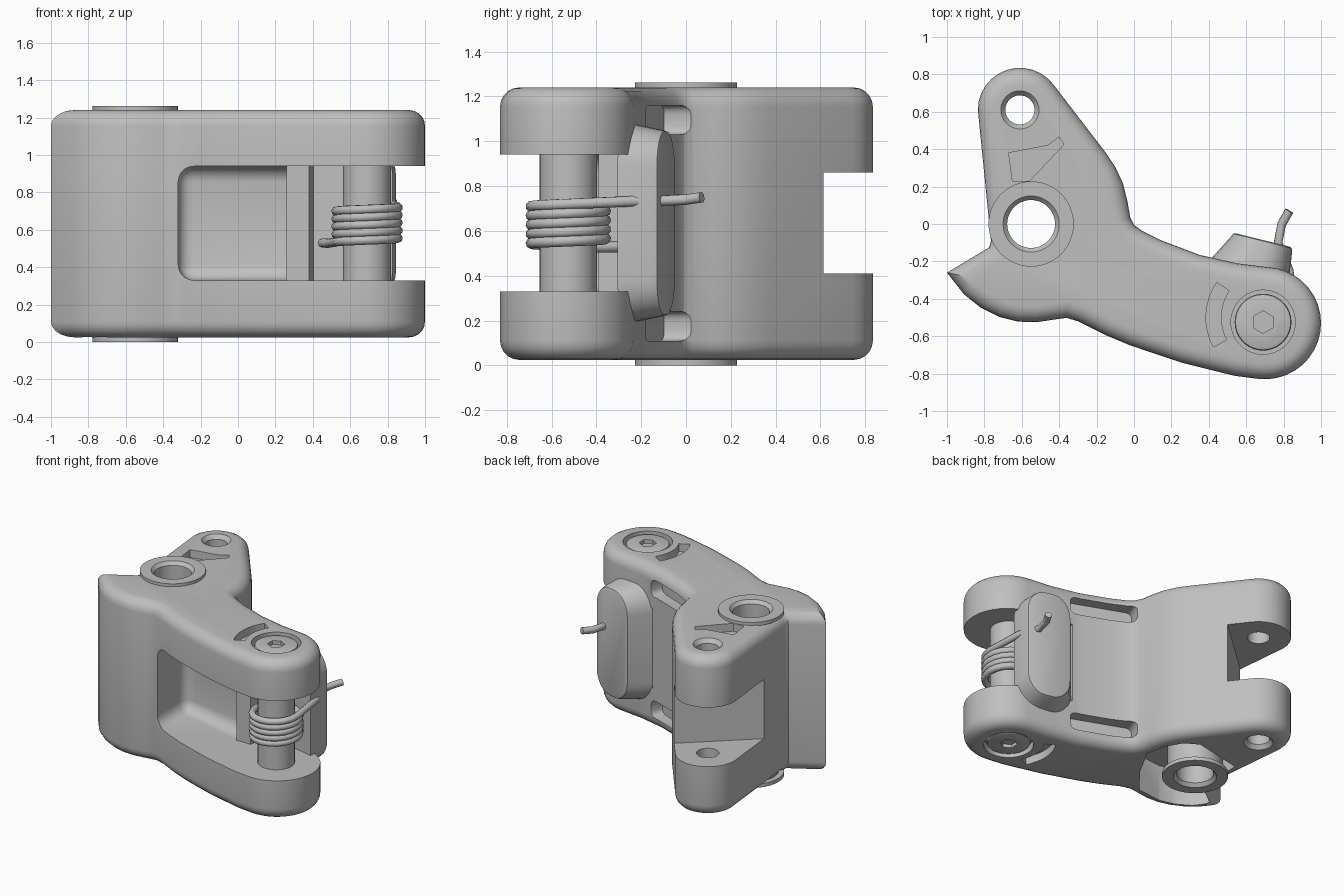
import bpy, bmesh
from math import sin, cos, pi, radians
from mathutils import Matrix, Vector

if "Cube" in bpy.data.objects:
    bpy.data.objects.remove(bpy.data.objects["Cube"])

GREY = (0.52, 0.52, 0.52, 1)
metal = bpy.data.materials.new("satin grey metal")
metal.use_nodes = True
metal.diffuse_color = GREY
metal.node_tree.nodes["Principled BSDF"].inputs["Base Color"].default_value = GREY

MID = 0.635                     # mid height of the bracket
LOW, HIGH = 0.025, 1.24         # lower and upper faces of the bracket
PIN = (0.69, -0.525)            # clamp pin axis
BUSH = (-0.55, 0.0)             # bushing axis
EYE = (-0.61, 0.61)             # small hole axis


def finish(name, bm, smooth=True):
    bmesh.ops.recalc_face_normals(bm, faces=bm.faces)
    mesh = bpy.data.meshes.new(name)
    bm.to_mesh(mesh)
    bm.free()
    ob = bpy.data.objects.new(name, mesh)
    bpy.context.collection.objects.link(ob)
    mesh.materials.append(metal)
    if smooth:
        shade(ob)
    return ob


def shade(ob):
    bpy.ops.object.select_all(action='DESELECT')
    ob.select_set(True)
    bpy.context.view_layer.objects.active = ob
    bpy.ops.object.shade_smooth_by_angle(angle=radians(32))


def arc(centre, r, a0, a1, n=12):
    angles = [radians(a0 + (a1 - a0) * i / n) for i in range(n + 1)]
    return [(centre[0] + r * cos(a), centre[1] + r * sin(a)) for a in angles]


def prism(points, z0, z1):
    bm = bmesh.new()
    base = bm.faces.new([bm.verts.new((x, y, z0)) for x, y in points])
    new = bmesh.ops.extrude_face_region(bm, geom=[base])["geom"]
    top = [v for v in new if isinstance(v, bmesh.types.BMVert)]
    bmesh.ops.translate(bm, verts=top, vec=(0, 0, z1 - z0))
    bmesh.ops.recalc_face_normals(bm, faces=bm.faces)
    return bm


def lathe(profile, centre, steps=40):
    """Spin a closed (radius, z) loop about a vertical axis."""
    bm = bmesh.new()
    rings = []
    for i in range(steps):
        a = 2 * pi * i / steps
        rings.append([bm.verts.new((centre[0] + r * cos(a), centre[1] + r * sin(a), z))
                      for r, z in profile])
    n = len(profile)
    for i in range(steps):
        a, b = rings[i], rings[(i + 1) % steps]
        for k in range(n):
            bm.faces.new((a[k], b[k], b[(k + 1) % n], a[(k + 1) % n]))
    return bm


def bevel(bm, test, offset, segments):
    edges = [e for e in bm.edges if test(e)]
    bmesh.ops.bevel(bm, geom=edges, offset=offset, segments=segments,
                    profile=0.5, affect='EDGES')


def cut(target, bm):
    cutter = finish("cutter", bm, False)
    mod = target.modifiers.new("cut", 'BOOLEAN')
    mod.operation, mod.solver, mod.object = 'DIFFERENCE', 'EXACT', cutter
    bpy.ops.object.select_all(action='DESELECT')
    bpy.context.view_layer.objects.active = target
    target.select_set(True)
    bpy.ops.object.modifier_apply(modifier=mod.name)
    bpy.data.objects.remove(cutter)


# Bracket body: one plan outline with rounded rims
outline = (arc(EYE, 0.225, 180, 36)
           + [(-0.15, 0.38), (-0.1, 0.305), (-0.06, 0.22), (-0.035, 0.12), (-0.02, 0.035),
              (0.0, -0.005), (0.04, -0.035), (0.14, -0.085), (0.35, -0.165), (0.55, -0.21)]
           + arc((0.7, -0.53), 0.3, 78, -97, 18)
           + [(0.54, -0.812), (0.4, -0.778), (0.25, -0.74), (0.1, -0.69), (-0.03, -0.645),
              (-0.15, -0.595), (-0.3, -0.52), (-0.36, -0.502), (-0.42, -0.51),
              (-0.52, -0.525), (-0.62, -0.522), (-0.72, -0.497), (-0.82, -0.447),
              (-0.91, -0.375), (-1.0, -0.26), (-0.775, -0.125), (-0.765, -0.09)])
bm = prism(outline, LOW, HIGH)
bevel(bm, lambda e: abs(e.verts[0].co.z - e.verts[1].co.z) < 0.01, 0.085, 5)
body = finish("bracket_body", bm, False)

# Front pocket with a rounded blind end
bm = prism([(-0.32, -1.0), (-0.32, -0.2), (0.45, -0.2), (0.45, -1.0)], 0.33, 0.94)
bevel(bm, lambda e: all(v.co.x < 0 for v in e.verts)
      or all(v.co.y > -0.5 for v in e.verts), 0.085, 5)
cut_angle = Matrix.Translation((0, -0.02, 0)) @ Matrix.Rotation(radians(-9), 4, 'Z')
for v in bm.verts:
    if v.co.y > -0.5:
        v.co.y = (cut_angle @ v.co).y
    v.co.x = min(v.co.x, 0.26)
cut(body, bm)

# Open fork around the pin, leaving an upright rib
cut(body, prism([(0.1, -1.1), (0.1, -0.39), (0.38, -0.39), (0.42, -0.05),
                 (1.2, -0.05), (1.2, -1.1)], 0.33, 0.94))

# Slanted notch between the two eye plates
cut(body, prism([(-1.0, 0.01), (-0.35, 0.595), (-0.1, 0.82), (-0.3, 1.1), (-1.0, 1.1)],
                0.41, 0.86))

# Underside cavity around the bushing
cut(body, prism([(-0.12, 0.0), (-0.15, 0.15), (-0.22, 0.27), (-0.32, 0.33), (-0.7, 0.25),
                 (-0.71, -0.12), (-0.89, -0.25), (-0.82, -0.35), (-0.72, -0.41),
                 (-0.6, -0.44), (-0.4, -0.42), (-0.24, -0.22)], -0.1, 0.3))

# Long recesses on the rear wall, mirrored about mid height
for side in (-1, 1):
    bm = bmesh.new()
    bmesh.ops.create_cube(bm, size=1, matrix=Matrix.Diagonal((0.48, 0.2, 0.13, 1)))
    bevel(bm, lambda e: abs(e.verts[0].co.y - e.verts[1].co.y) > 0.1, 0.04, 3)
    bmesh.ops.transform(bm, verts=bm.verts, matrix=Matrix.Translation(
        (0.2, -0.09, MID + side * 0.46)) @ Matrix.Rotation(radians(-21), 4, 'Z'))
    cut(body, bm)

# Round bores with flared mouths
cut(body, prism(arc(BUSH, 0.17, 0, 350, 35), -0.2, 1.5))
cut(body, prism(arc(EYE, 0.078, 0, 348, 29), -0.2, 1.5))
for z, out in ((LOW, -1), (HIGH, 1)):
    bm = lathe([(0.02, z - out * 0.03), (0.078, z - out * 0.03),
                (0.11, z + out * 0.01), (0.02, z + out * 0.01)], EYE)
    cut(body, bm)

# Bolt seats and curved grooves on both faces, small pocket on top
groove = arc((0.72, -0.5), 0.335, 146, 208, 8) + arc((0.72, -0.5), 0.255, 208, 146, 8)
for z in (LOW, HIGH):
    cut(body, prism(arc(PIN, 0.172, 0, 350, 35), z - 0.06, z + 0.06))
    cut(body, prism(groove, z - 0.06, z + 0.06))
cut(body, prism([(-0.67, 0.38), (-0.46, 0.42), (-0.4, 0.465), (-0.375, 0.425),
                 (-0.56, 0.23), (-0.65, 0.23)], 1.18, 1.4))
shade(body)

# Flanged bushing tube
finish("bushing", lathe([(0.128, 0.025), (0.15, 0.0), (0.228, 0.0), (0.228, 0.028),
                         (0.19, 0.028), (0.19, 1.235), (0.228, 1.235), (0.228, 1.262),
                         (0.15, 1.262), (0.128, 1.237)], BUSH, 48))

# Clamp pin and its two socket heads
finish("clamp_pin", prism(arc(PIN, 0.128, 0, 351, 39), 0.06, 1.2))
for name, z, out in (("upper_bolt_head", 1.185, 1), ("lower_bolt_head", 0.08, -1)):
    lo, hi = sorted((z - out * 0.02, z + out * 0.045))
    bm = prism(arc(PIN, 0.152, 0, 350, 35), lo, hi)
    bevel(bm, lambda e: all(abs(v.co.z - (z + out * 0.045)) < 0.001 for v in e.verts), 0.015, 2)
    head = finish(name, bm, False)
    lo, hi = sorted((z, z + out * 0.1))
    cut(head, prism(arc(PIN, 0.06, 30, 330, 5), lo, hi))
    shade(head)

# Rear thumb pad: rounded plate that narrows toward its back face
bm = bmesh.new()
bmesh.ops.create_cube(bm, size=1, matrix=Matrix.Diagonal((0.44, 0.18, 0.89, 1)))
bevel(bm, lambda e: abs(e.verts[0].co.y - e.verts[1].co.y) > 0.1, 0.18, 6)
for v in bm.verts:
    if v.co.y > 0:
        v.co.x = 0.2 + (v.co.x - 0.22) * 0.76
        v.co.z *= 0.93
bevel(bm, lambda e: all(v.co.y > 0.08 for v in e.verts), 0.02, 2)
bmesh.ops.transform(bm, verts=bm.verts, matrix=Matrix.Translation(
    (0.635, -0.165, MID)) @ Matrix.Rotation(radians(-14), 4, 'Z'))
finish("thumb_pad", bm)

# Torsion spring with two bent legs
per, steps, r = 20, 80, 0.166
coil = [(0.45, -0.3, 0.53), (0.48, -0.38, 0.528)]
for i in range(steps + per // 2 + 1):
    a = pi + 2 * pi * i / per
    coil.append((PIN[0] + r * cos(a), PIN[1] + r * sin(a),
                 0.535 + 0.185 * i / (steps + per // 2)))
coil += [(0.83, -0.25, 0.732), (0.77, -0.1, 0.735), (0.79, 0.0, 0.74), (0.83, 0.07, 0.75)]
curve = bpy.data.curves.new("torsion_spring", 'CURVE')
curve.dimensions = '3D'
curve.bevel_depth = 0.025
curve.bevel_resolution = 2
curve.use_fill_caps = True
spline = curve.splines.new('POLY')
spline.points.add(len(coil) - 1)
for p, co in zip(spline.points, coil):
    p.co = (*co, 1)
curve.materials.append(metal)
spring = bpy.data.objects.new("torsion_spring", curve)
bpy.context.collection.objects.link(spring)
